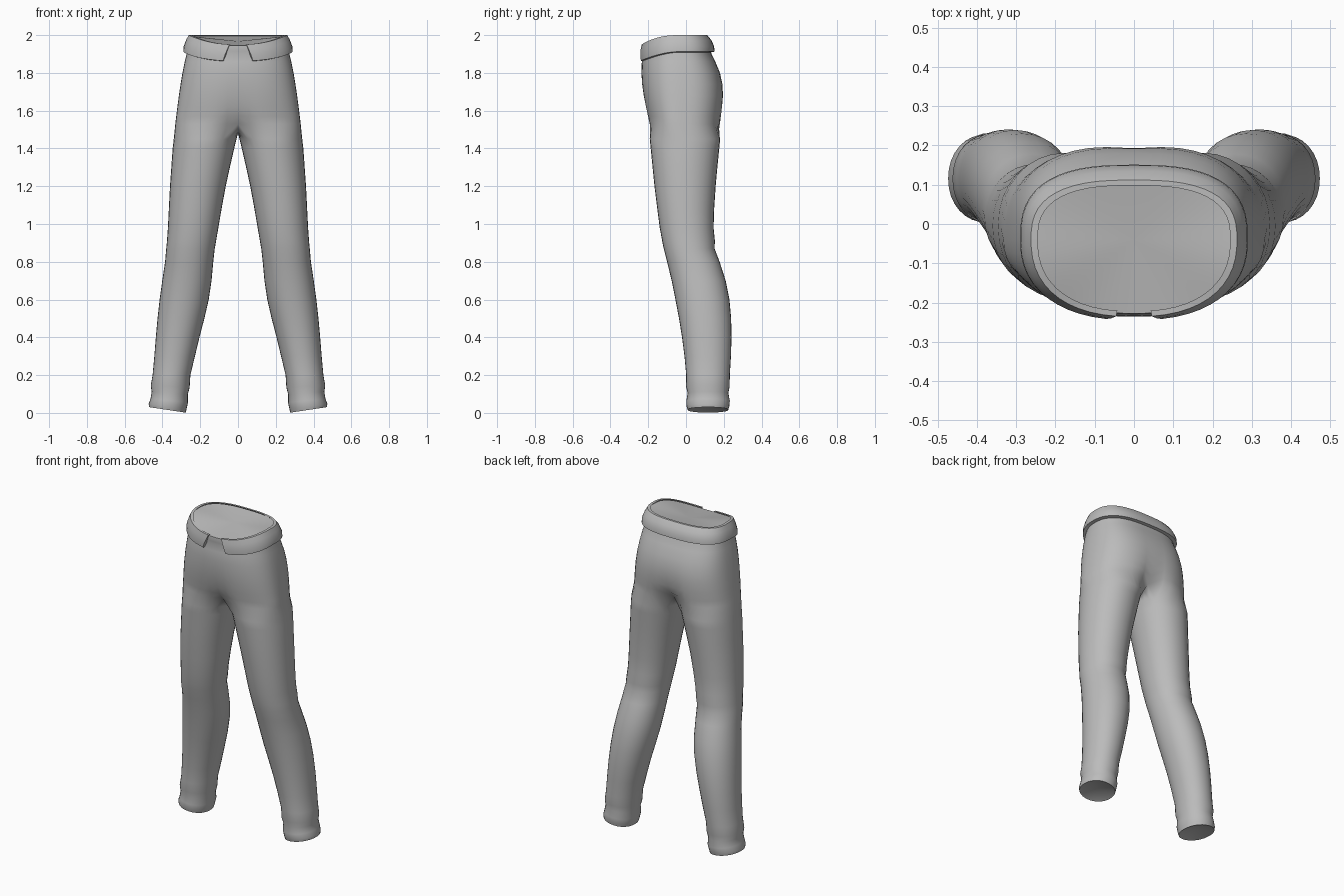
import bpy, bmesh, math

if "Cube" in bpy.data.objects:
    bpy.data.objects.remove(bpy.data.objects["Cube"])

OUTER, INNER = 24, 7      # points round the outside of one half, and across the inside of a leg
SPREAD = math.radians(45)

cloth = bpy.data.materials.new("grey cloth")
cloth.diffuse_color = (0.5, 0.5, 0.5, 1)
cloth.use_nodes = True
cloth.node_tree.nodes["Principled BSDF"].inputs["Base Color"].default_value = cloth.diffuse_color


def spow(v, p):
    return math.copysign(abs(v) ** p, v)


def half_ring(width, front, back, zfun, dent=0.0, start=0.0, cy=-0.04):
    """Half of a rounded hip outline, from front centre round +x to back centre."""
    pts = []
    for i in range(OUTER + 1):
        t = -math.pi / 2 + start + (math.pi - start) * i / OUTER
        s, c = math.sin(t), max(math.cos(t), 0.0)
        p = 0.85 if s < 0 else 0.74
        x = width * c ** p
        y = spow(s, p) * ((cy - front) if s < 0 else (back - cy))
        y *= 1 - dent * math.exp(-(x / 0.07) ** 2)
        pts.append((x if c > 1e-6 else 0.0, cy + y, zfun(s)))
    return pts


def leg_ring(z, inner, outer, front, back, tilt=0.0):
    """Closed leg section, starting at the inner front."""
    cx, rx = (inner + outer) / 2, (outer - inner) / 2
    cy, ry = (front + back) / 2, (back - front) / 2
    n = OUTER + INNER + 1
    pts = []
    for i in range(n):
        a = -math.pi / 2 - SPREAD + 2 * math.pi * i / n
        x = cx + rx * spow(math.cos(a), 0.95)
        pts.append((x, cy + ry * spow(math.sin(a), 0.95), z + tilt * (x - cx)))
    return pts


def top_z(s):
    return 2.0 - 0.05 * max(0.0, -s) ** 2


def band_low_z(s):
    return 1.908 - 0.05 * max(0.0, -s) ** 1.5


def loft(bm, upper, lower, closed):
    n = len(upper)
    for i in range(n if closed else n - 1):
        j = (i + 1) % n
        bm.faces.new((upper[i], lower[i], lower[j], upper[j]))


def finish(bm, name, angle):
    me = bpy.data.meshes.new(name)
    bm.to_mesh(me)
    bm.free()
    me.materials.append(cloth)
    for p in me.polygons:
        p.use_smooth = True
    me.set_sharp_from_angle(angle=math.radians(angle))
    ob = bpy.data.objects.new(name, me)
    bpy.context.collection.objects.link(ob)
    mod = ob.modifiers.new("mirror", 'MIRROR')
    mod.use_mirror_merge = True
    mod.merge_threshold = 0.0005


# Trousers: hip rows from the waist down to the crotch
bm = bmesh.new()


def add(pts):
    return [bm.verts.new(p) for p in pts]


hips = [  # z, half width, front y, back y, centre dent
    (1.90, 0.272, -0.226, 0.135, 0), (1.86, 0.282, -0.234, 0.155, 0),
    (1.80, 0.294, -0.236, 0.180, 0), (1.74, 0.304, -0.234, 0.195, 0.01),
    (1.68, 0.313, -0.228, 0.200, 0.03), (1.62, 0.321, -0.218, 0.197, 0.06),
    (1.57, 0.327, -0.208, 0.192, 0.13), (1.53, 0.332, -0.201, 0.188, 0.28)]
rows = [add(half_ring(0.25, -0.228, 0.105, lambda s: top_z(s) - 0.006)),
        add(half_ring(0.262, -0.230, 0.118, lambda s: top_z(s) - 0.035))]
rows += [add(half_ring(w, f, b, lambda s, z=z: z, d)) for z, w, f, b, d in hips]
for a, b in zip(rows, rows[1:]):
    loft(bm, a, b, False)

# Waist cover
centre = bm.verts.new((0, -0.04, 1.968))
for a, b in zip(rows[0], rows[0][1:]):
    bm.faces.new((centre, a, b))

# Crotch seam on the centre line, from back to front
last = rows[-1]
y0, y1 = last[-1].co.y, last[0].co.y
seam = []
for k in range(1, INNER + 1):
    u = k / (INNER + 1)
    seam.append(bm.verts.new((0, y0 + (y1 - y0) * u, 1.53 - 0.05 * math.sin(math.pi * u) ** 0.7)))
prev = last + seam

# Leg rows from thigh to cuff
legs = [  # z, inner x, outer x, front y, back y, tilt
    (1.45, 0.008, 0.340, -0.192, 0.181, 0), (1.40, 0.020, 0.346, -0.187, 0.176, 0),
    (1.30, 0.043, 0.353, -0.177, 0.166, 0), (1.20, 0.065, 0.360, -0.167, 0.157, 0),
    (1.08, 0.087, 0.366, -0.152, 0.149, 0), (0.98, 0.104, 0.371, -0.139, 0.146, 0),
    (0.91, 0.116, 0.376, -0.126, 0.153, 0), (0.87, 0.123, 0.380, -0.118, 0.151, 0),
    (0.80, 0.131, 0.386, -0.100, 0.178, 0), (0.70, 0.140, 0.401, -0.076, 0.210, 0),
    (0.60, 0.155, 0.415, -0.056, 0.230, 0), (0.50, 0.178, 0.426, -0.037, 0.239, 0),
    (0.40, 0.204, 0.435, -0.021, 0.241, 0), (0.30, 0.228, 0.443, -0.008, 0.238, 0),
    (0.20, 0.252, 0.452, 0.001, 0.232, 0), (0.14, 0.256, 0.462, 0.000, 0.231, 0.05),
    (0.105, 0.266, 0.457, 0.009, 0.224, 0.08), (0.065, 0.265, 0.463, 0.002, 0.232, 0.10),
    (0.035, 0.272, 0.473, 0.003, 0.229, 0.13), (0.016, 0.277, 0.471, 0.009, 0.224, 0.15),
    (0.020, 0.288, 0.460, 0.020, 0.213, 0.15)]
for row in legs:
    ring = add(leg_ring(*row))
    loft(bm, prev, ring, True)
    prev = ring

# Recessed cover inside each cuff
end = bm.verts.new((0.374, 0.117, 0.035))
for i in range(len(prev)):
    bm.faces.new((end, prev[(i + 1) % len(prev)], prev[i]))
finish(bm, "trousers", 50)

# Waistband, open at the front with slanted ends
bm = bmesh.new()
band = [  # half width, front y, back y, fraction down, start angle in degrees
    (0.245, -0.222, 0.098, 0.0, 7.3), (0.262, -0.236, 0.112, 0.0, 7.3),
    (0.276, -0.242, 0.135, 0.3, 9), (0.288, -0.245, 0.149, 0.65, 11),
    (0.290, -0.243, 0.151, 0.95, 12.5), (0.268, -0.220, 0.128, 1.0, 12.7)]
rows = []
for w, f, b, d, st in band:
    rows.append(add(half_ring(w, f, b, lambda s, d=d: top_z(s) * (1 - d) + band_low_z(s) * d,
                              0, math.radians(st))))
for a, b in zip(rows, rows[1:]):
    loft(bm, a, b, False)
bm.faces.new([r[0] for r in reversed(rows)])
finish(bm, "waistband", 50)
